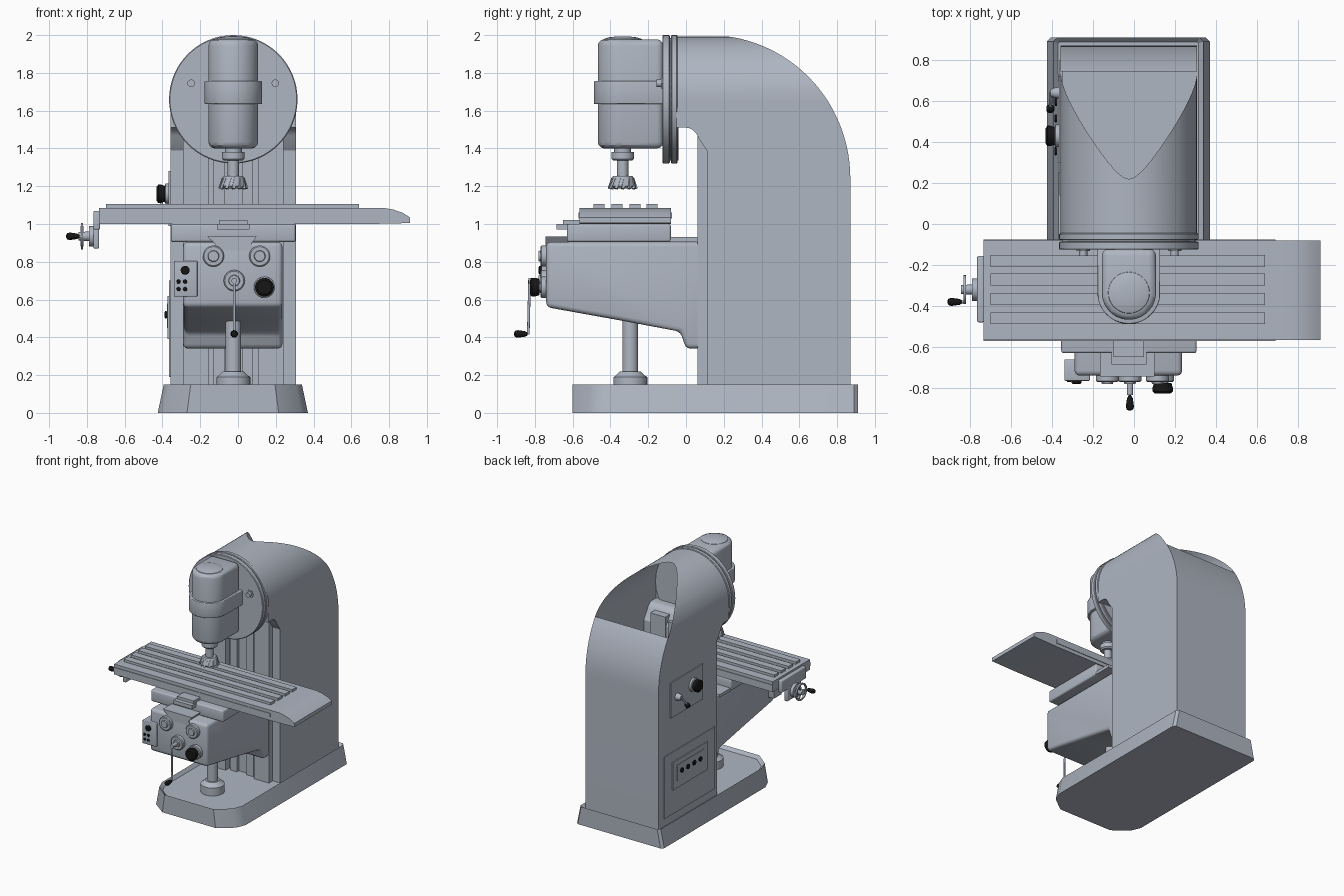
import bpy, bmesh
from math import sin, cos, pi, radians, sqrt
from mathutils import Vector

cube = bpy.data.objects.get("Cube")
if cube:
    bpy.data.objects.remove(cube, do_unlink=True)


def material(name, rgb):
    m = bpy.data.materials.new(name)
    m.use_nodes = True
    m.diffuse_color = (*rgb, 1)
    m.node_tree.nodes["Principled BSDF"].inputs["Base Color"].default_value = (*rgb, 1)
    return m


GREY = material("machine grey", (0.43, 0.47, 0.54))
BLACK = material("black plastic", (0.008, 0.008, 0.008))
CX = -0.025  # centre plane of column, head and knee
parts = []


def finish(name, bm, mat=GREY):
    bmesh.ops.recalc_face_normals(bm, faces=bm.faces[:])
    me = bpy.data.meshes.new(name)
    bm.to_mesh(me)
    bm.free()
    me.materials.append(mat)
    ob = bpy.data.objects.new(name, me)
    bpy.context.collection.objects.link(ob)
    parts.append(ob)
    return ob


def prism_mesh(pts, axis, lo, hi, bevel=0, segs=3):
    """Outline extruded along an axis, with optional rounded edges."""
    bm = bmesh.new()
    place = {"X": lambda a, b, t: (t, a, b), "Y": lambda a, b, t: (a, t, b),
             "Z": lambda a, b, t: (a, b, t)}[axis]
    rings = [[bm.verts.new(place(a, b, t)) for a, b in pts] for t in (lo, hi)]
    n = len(pts)
    for r in rings:
        bm.faces.new(r)
    for i in range(n):
        j = (i + 1) % n
        bm.faces.new((rings[0][i], rings[0][j], rings[1][j], rings[1][i]))
    bmesh.ops.recalc_face_normals(bm, faces=bm.faces[:])
    if bevel:
        edges = [e for e in bm.edges if e.calc_face_angle(0) > 0.5]
        bmesh.ops.bevel(bm, geom=edges, offset=bevel, segments=segs, profile=0.5,
                        affect='EDGES', clamp_overlap=True)
    return bm


def prism(name, pts, axis, lo, hi, bevel=0, mat=GREY):
    return finish(name, prism_mesh(pts, axis, lo, hi, bevel), mat)


def box(name, x0, x1, y0, y1, z0, z1, bevel=0, mat=GREY):
    return prism(name, [(x0, y0), (x1, y0), (x1, y1), (x0, y1)], "Z", z0, z1, bevel, mat)


def lathe(name, origin, axis, rings, mat=GREY, segs=32, closed=False):
    """Rings of (distance along axis, radius) turned around the axis."""
    bm = bmesh.new()
    q = Vector(axis).to_track_quat('Z', 'Y')
    loops = [[bm.verts.new(Vector(origin) + q @ Vector((r * cos(2 * pi * i / segs),
              r * sin(2 * pi * i / segs), d))) for i in range(segs)] for d, r in rings]
    pairs = list(zip(loops, loops[1:]))
    if closed:
        pairs.append((loops[-1], loops[0]))
    else:
        bm.faces.new(loops[0])
        bm.faces.new(loops[-1])
    for a, b in pairs:
        for i in range(segs):
            j = (i + 1) % segs
            bm.faces.new((a[i], a[j], b[j], b[i]))
    return finish(name, bm, mat)


def rod(name, p, q, r, mat=GREY, segs=16):
    d = Vector(q) - Vector(p)
    return lathe(name, p, d, [(0, r), (d.length, r)], mat, segs)


def arc(cx, cy, rx, ry, a0, a1, n):
    return [(cx + rx * cos(radians(a0 + (a1 - a0) * i / n)),
             cy + ry * sin(radians(a0 + (a1 - a0) * i / n))) for i in range(n + 1)]


# Base: tapered sides, clipped front corners, shallow tray
bm = prism_mesh([(-0.425, -0.43), (-0.39, -0.51), (-0.27, -0.6), (0.215, -0.6), (0.335, -0.51),
                 (0.37, -0.43), (0.37, 0.89), (0.35, 0.91), (-0.405, 0.91), (-0.425, 0.89)],
                "Z", 0, 0.15)
for v in bm.verts:
    if v.co.z > 0.1:
        v.co.x = CX + (v.co.x - CX) * 0.92
top = [f for f in bm.faces if f.normal.z > 0.9]
bmesh.ops.inset_region(bm, faces=top, thickness=0.025)
bmesh.ops.translate(bm, verts=top[0].verts[:], vec=(0, 0, -0.025))
finish("base", bm)

# Column: arched side outline intersected with a round-topped front outline
side = [(-0.05, 2.0)] + arc(0.12, 1.24, 0.75, 0.76, 90, 0, 28) + [(0.87, 0.1), (0.11, 0.1)]
side += [(0.11, 1.39)] + arc(0.0, 1.41, 0.075, 0.1, 25, 90, 6) + [(-0.05, 1.51)]
column = finish("column", prism_mesh(side, "X", -0.7, 0.7))
front = arc(CX, 1.66, 0.333, 0.333, 0, 180, 40) + [(CX - 0.333, 0.0), (CX + 0.333, 0.0)]
cutter = prism("column_cutter", front, "Y", -0.5, 1.2)
mod = column.modifiers.new("round_top", "BOOLEAN")
mod.operation, mod.solver, mod.object = 'INTERSECT', 'EXACT', cutter
bpy.context.view_layer.objects.active = column
bpy.ops.object.modifier_apply(modifier=mod.name)
parts.remove(cutter)
bpy.data.objects.remove(cutter, do_unlink=True)
# Open the hollow at the upper back
bm = bmesh.new()
bm.from_mesh(column.data)
bmesh.ops.bisect_plane(bm, geom=bm.verts[:] + bm.edges[:] + bm.faces[:],
                       plane_co=(0, 0, 1.66), plane_no=(0, 0, 1))
bm.normal_update()
gone = [f for f in bm.faces if f.calc_center_median().z > 1.661
        and abs(f.normal.x) < 0.01 and f.normal.y > 0.03]
bmesh.ops.delete(bm, geom=gone, context='FACES')
bm.to_mesh(column.data)
bm.free()

# Knee slideways on the column front
for s in (-1, 1):
    a, b = sorted((CX + s * 0.13, CX + s * 0.265))
    box("slideway", a, b, 0.06, 0.12, 0.12, 1.47)
    a, b = sorted((CX + s * 0.045, CX + s * 0.105))
    box("slideway_inner", a, b, 0.085, 0.12, 0.12, 1.44)

# Knee and its lift screw
prism("knee", [(-0.74, 0.56), (-0.74, 0.905), (0.11, 0.905), (0.11, 0.34), (0.0, 0.34),
               (-0.03, 0.43), (-0.35, 0.49)], "X", -0.29, 0.235, 0.025)
lathe("lift_screw", (CX, -0.295, 0.12), (0, 0, 1),
      [(0, 0.09), (0.07, 0.09), (0.075, 0.08), (0.1, 0.055), (0.1, 0.042), (0.4, 0.042)])

# Saddle, way cover and dovetail
box("saddle", -0.355, 0.305, -0.63, -0.08, 0.905, 1.0, 0.012)
box("way_cover", -0.35, 0.3, -0.09, 0.06, 0.905, 0.93)
prism("dovetail", [(-0.165, 0.935), (0.1, 0.935), (0.07, 0.895), (0.09, 0.86),
                   (-0.14, 0.86), (-0.12, 0.895)], "Y", -0.745, -0.6)
box("saddle_lip", -0.11, 0.06, -0.685, -0.56, 0.97, 1.0)
box("saddle_lip_tab", -0.1, 0.05, -0.65, -0.56, 1.0, 1.022)

# Table with side rail, raised strips and end tray
box("table", -0.735, 0.69, -0.565, -0.08, 1.0, 1.085)
box("table_rail", -0.735, 0.69, -0.57, -0.075, 1.028, 1.06)
for y in (-0.46, -0.365, -0.27, -0.18):
    box("table_strip", -0.7, 0.64, y - 0.029, y + 0.029, 1.08, 1.105)
prism("table_end", [(0.69, 1.0), (0.91, 1.005), (0.91, 1.035), (0.87, 1.06), (0.82, 1.077),
                    (0.77, 1.085), (0.69, 1.085)], "Y", -0.565, -0.08)

# Table handwheel on its bracket
box("wheel_bracket", -0.765, -0.73, -0.48, -0.155, 0.97, 1.07, 0.008)
box("wheel_bracket_lower", -0.765, -0.735, -0.41, -0.23, 0.87, 0.98, 0.008)
hub = Vector((-0.76, -0.32, 0.935))
lathe("wheel_hub", hub, (-1, 0, 0), [(0, 0.055), (0.03, 0.055), (0.03, 0.025), (0.085, 0.022)])
lathe("wheel_rim", hub, (-1, 0, 0), [(0.06, 0.058), (0.06, 0.07), (0.072, 0.07), (0.072, 0.058)],
      closed=True)
for k in range(3):
    tip = Vector((-0.066, 0.063 * cos(2 * pi * k / 3 + pi), 0.063 * sin(2 * pi * k / 3 + pi)))
    rod("wheel_spoke", hub + Vector((-0.066, 0, 0)), hub + tip, 0.007, segs=8)


def grip(name, origin, axis):
    lathe(name, origin, axis, [(0, 0.008), (0.01, 0.014), (0.05, 0.02), (0.065, 0.016),
                               (0.07, 0.006)], BLACK, 16)


def knob(name, origin, axis, depth, r):
    lathe(name, origin, axis, [(0, r * 0.85), (depth * 0.5, r), (depth * 0.8, r),
                               (depth, r * 0.75)], BLACK, 14)


rod("wheel_handle_stem", hub + Vector((-0.066, -0.06, 0)), hub + Vector((-0.09, -0.06, 0)), 0.007)
grip("wheel_handle", hub + Vector((-0.08, -0.06, 0)), (-1, 0, 0))

# Knee front dials, crank, knob and button panel
for x, z in ((-0.13, 0.83), (0.115, 0.83), (-0.02, 0.7), (0.14, 0.665)):
    lathe("dial", (x, -0.735, z), (0, -1, 0), [(0, 0.056), (0.03, 0.056), (0.035, 0.05),
                                               (0.035, 0.03), (0.045, 0.027)])
rod("crank_shaft", (-0.02, -0.76, 0.7), (-0.02, -0.835, 0.7), 0.015)
rod("crank_arm", (-0.02, -0.828, 0.71), (-0.02, -0.835, 0.415), 0.007)
grip("crank_handle", (-0.02, -0.84, 0.418), (0, -1, 0))
knob("feed_knob", (0.14, -0.775, 0.665), (0, -1, 0), 0.052, 0.05)
box("button_panel", -0.34, -0.215, -0.765, -0.66, 0.615, 0.805, 0.006)
knob("stop_button", (-0.28, -0.76, 0.755), (0, -1, 0), 0.02, 0.024)
for x in (-0.315, -0.28):
    for z in (0.655, 0.695):
        knob("panel_button", (x, -0.76, z), (0, -1, 0), 0.012, 0.011)

# Round head flange with two hex bolts
for y, d in ((-0.045, 0.034), (-0.086, 0.039)):
    lathe("head_flange", (CX, y, 1.66), (0, -1, 0), [(0, 0.335), (0.004, 0.34), (d - 0.004, 0.34),
                                                     (d, 0.335)], segs=64)
rod("flange_core", (CX, -0.04, 1.66), (CX, -0.1, 1.66), 0.325, segs=48)
for s in (-1, 1):
    x = CX + s * 0.223
    lathe("bolt_washer", (x, -0.12, 1.745), (0, -1, 0), [(0, 0.033), (0.012, 0.033)], segs=6)
    rod("bolt_head", (x, -0.125, 1.745), (x, -0.155, 1.745), 0.02)


# Motor housing with band and domed cap
def u_shape(r):
    return arc(CX, -0.335, r, r, 180, 360, 24) + [(CX + r, -0.12), (CX - r, -0.12)]


prism("motor_housing", u_shape(0.132), "Z", 1.4, 1.978, 0.035)
prism("motor_band", u_shape(0.153), "Z", 1.635, 1.757, 0.006)
lathe("motor_cap", (CX, -0.335, 1.97), (0, 0, 1), [(0, 0.105), (0.01, 0.1), (0.018, 0.075),
                                                  (0.022, 0.04), (0.023, 0.01)])

# Spindle and toothed cutter
lathe("spindle", (CX, -0.335, 1.41), (0, 0, -1),
      [(0, 0.045), (0.03, 0.045), (0.03, 0.06), (0.065, 0.06), (0.075, 0.05), (0.075, 0.03),
       (0.17, 0.03)])
lathe("milling_cutter", (CX, -0.335, 1.255), (0, 0, -1),
      [(0, 0.05), (0.012, 0.058), (0.055, 0.07), (0.066, 0.06)])
for k in range(12):
    a, b = 2 * pi * k / 12, 2 * pi * (k + 0.4) / 12
    rod("cutter_tooth", (CX + 0.052 * cos(b), -0.335 + 0.052 * sin(b), 1.243),
        (CX + 0.07 * cos(a), -0.335 + 0.07 * sin(a), 1.187), 0.011, segs=4)

# Column side: speed plate with knob and lever, door with switch panel
SX = CX - 0.333
box("speed_plate", SX - 0.009, SX + 0.01, 0.3, 0.72, 0.99, 1.28)
lathe("speed_dial", (SX, 0.43, 1.16), (-1, 0, 0), [(0, 0.055), (0.025, 0.055), (0.03, 0.04)])
knob("speed_knob", (SX - 0.028, 0.43, 1.16), (-1, 0, 0), 0.045, 0.05)
lathe("lever_hub", (SX, 0.64, 1.14), (-1, 0, 0), [(0, 0.03), (0.03, 0.025), (0.05, 0.018)])
rod("gear_lever", (SX - 0.045, 0.645, 1.15), (SX - 0.05, 0.57, 1.06), 0.008)
lathe("lever_ball", (SX - 0.05, 0.575, 1.065), (0, -0.6, -0.8),
      [(0, 0.008), (0.012, 0.02), (0.03, 0.02), (0.042, 0.008)], BLACK, 16)
box("side_door", SX - 0.006, SX + 0.01, 0.14, 0.8, 0.19, 0.7)
box("switch_panel", SX - 0.014, SX, 0.25, 0.7, 0.39, 0.62)
box("switch_plate", SX - 0.018, SX, 0.3, 0.65, 0.45, 0.58)
for k in range(4):
    knob("switch", (SX - 0.016, 0.355 + k * 0.08, 0.52), (-1, 0, 0), 0.014, 0.02)

# Smooth curved faces, keep hard edges
bpy.ops.object.select_all(action='DESELECT')
for ob in parts:
    ob.select_set(True)
bpy.context.view_layer.objects.active = column
bpy.ops.object.shade_smooth_by_angle(angle=radians(30))
